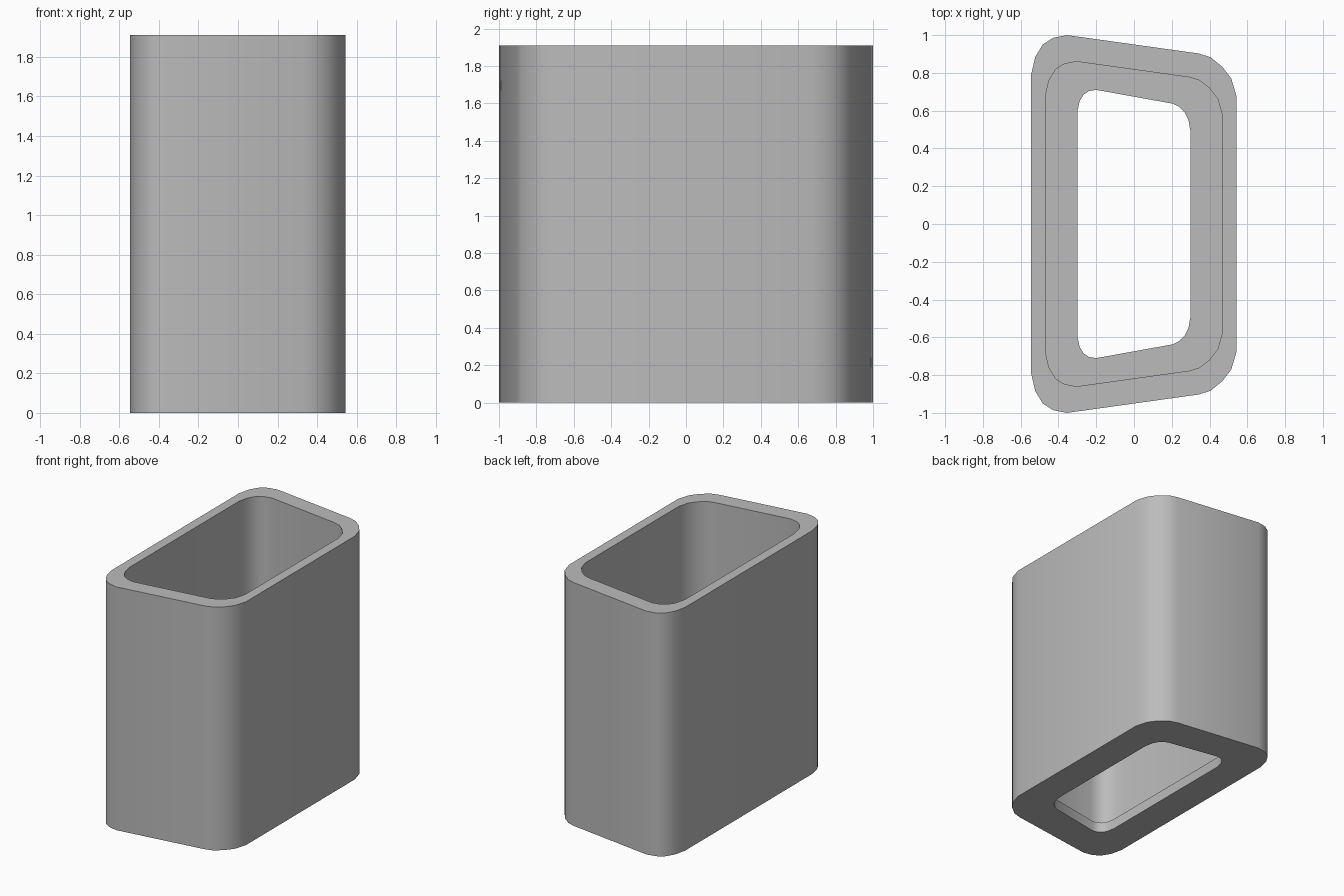
import bpy
import bmesh

if "Cube" in bpy.data.objects:
    bpy.data.objects.remove(bpy.data.objects["Cube"], do_unlink=True)

HEIGHT = 1.91
LIP = 0.08

# Half outlines running from the left wall to the right wall, mirrored across y
OUTER_HALF = [(-0.545, 0.79), (-0.523, 0.885), (-0.483, 0.95), (-0.43, 0.985), (-0.355, 1.0),
              (0.34, 0.903), (0.405, 0.883), (0.467, 0.833), (0.515, 0.77), (0.543, 0.675)]
HOLE_HALF = [(-0.3, 0.595), (-0.288, 0.65), (-0.267, 0.685), (-0.238, 0.704), (-0.2, 0.71),
             (0.205, 0.637), (0.24, 0.62), (0.268, 0.592), (0.288, 0.552), (0.3, 0.485)]


def full_outline(half):
    return half + [(x, -y) for x, y in reversed(half)]


def scaled(outline, factor):
    return [(x * factor, y * factor) for x, y in outline]


outer = full_outline(OUTER_HALF)
inner = scaled(outer, 0.86)
hole = full_outline(HOLE_HALF)

# Closed wall section: outside, rim, inside, bottom lip, opening, underside
section = [(outer, 0), (outer, HEIGHT), (inner, HEIGHT),
           (inner, LIP), (hole, LIP), (hole, 0)]

bm = bmesh.new()
loops = [[bm.verts.new((x, y, z)) for x, y in outline] for outline, z in section]
for i, a in enumerate(loops):
    b = loops[(i + 1) % len(loops)]
    for j in range(len(a)):
        k = (j + 1) % len(a)
        bm.faces.new((a[j], a[k], b[k], b[j]))
bmesh.ops.recalc_face_normals(bm, faces=bm.faces)

mesh = bpy.data.meshes.new("sleeve_body")
bm.to_mesh(mesh)
bm.free()
body = bpy.data.objects.new("sleeve_body", mesh)
bpy.context.collection.objects.link(body)

# Plain grey finish
grey = bpy.data.materials.new("plain_grey")
grey.use_nodes = True
colour = (0.5, 0.5, 0.5, 1)
grey.diffuse_color = colour
grey.node_tree.nodes["Principled BSDF"].inputs["Base Color"].default_value = colour
mesh.materials.append(grey)

# Smooth rounded corners, crisp rims
bpy.ops.object.select_all(action="DESELECT")
body.select_set(True)
bpy.context.view_layer.objects.active = body
bpy.ops.object.shade_smooth_by_angle(angle=0.6)
